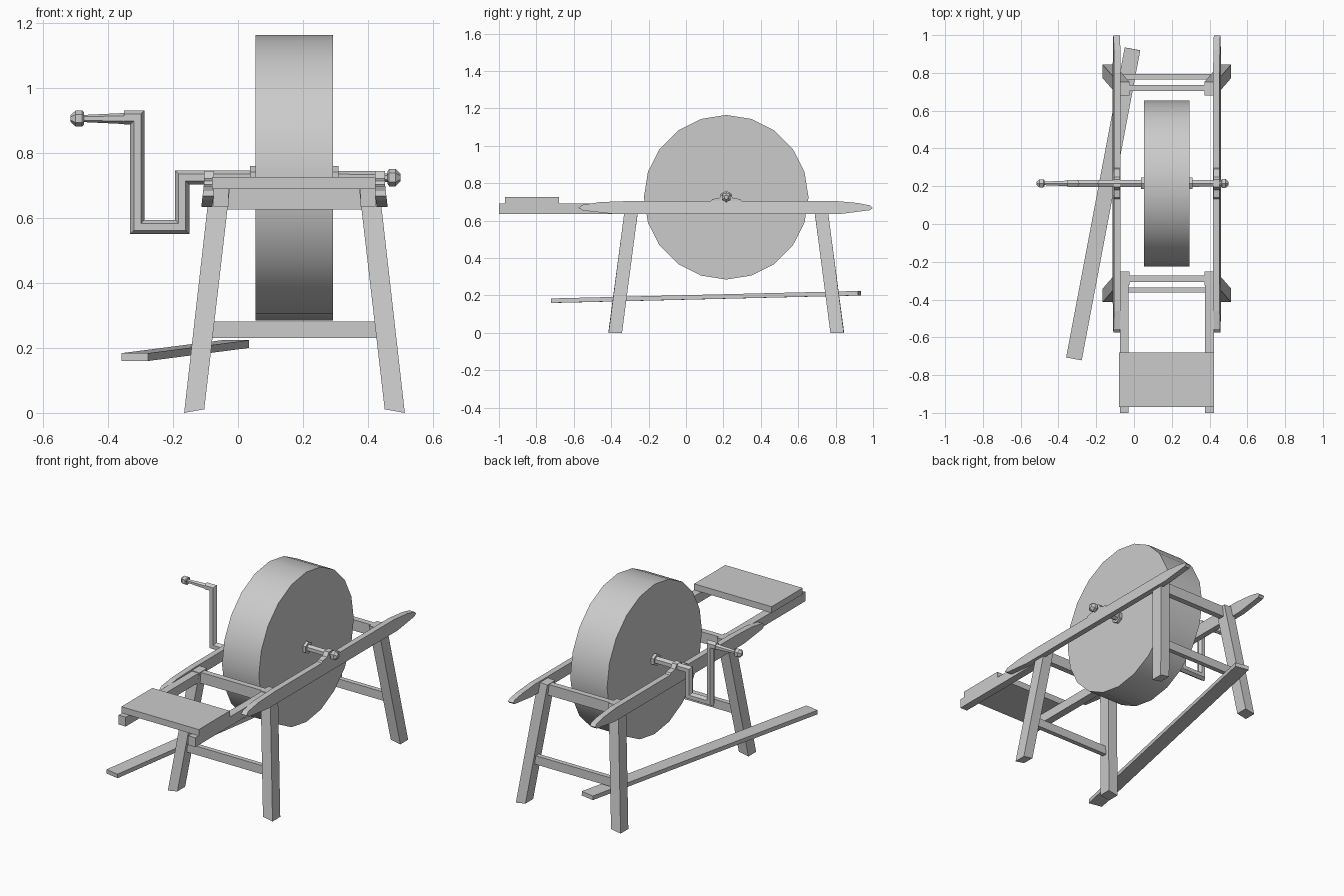
import bpy, bmesh
from math import sin, cos, pi, radians
from mathutils import Vector

if "Cube" in bpy.data.objects:
    bpy.data.objects.remove(bpy.data.objects["Cube"])

CX, CY, AZ = 0.174, 0.215, 0.725   # frame centre and axle height


def loft(name, rings, smooth=False):
    """Skin a list of equal-sized rings and cap both ends."""
    bm = bmesh.new()
    vs = [[bm.verts.new(p) for p in ring] for ring in rings]
    n = len(vs[0])
    for a, b in zip(vs, vs[1:]):
        for i in range(n):
            j = (i + 1) % n
            bm.faces.new((a[i], a[j], b[j], b[i]))
    bm.faces.new(vs[0])
    bm.faces.new(vs[-1])
    bmesh.ops.recalc_face_normals(bm, faces=bm.faces)
    me = bpy.data.meshes.new(name)
    bm.to_mesh(me)
    bm.free()
    ob = bpy.data.objects.new(name, me)
    bpy.context.collection.objects.link(ob)
    if smooth:
        bpy.ops.object.select_all(action='DESELECT')
        bpy.context.view_layer.objects.active = ob
        ob.select_set(True)
        bpy.ops.object.shade_smooth_by_angle(angle=radians(30))
    return ob


def box(name, x0, x1, y0, y1, z0, z1):
    ring = [(x0, y0), (x1, y0), (x1, y1), (x0, y1)]
    return loft(name, [[(x, y, z) for x, y in ring] for z in (z0, z1)])


def turned(name, stations, sides, z=AZ, smooth=False):
    """Turned part along x from (x, radius) stations."""
    return loft(name, [[(x, CY + r * sin(2 * pi * i / sides), z + r * cos(2 * pi * i / sides))
                        for i in range(sides)] for x, r in stations], smooth)


def bent_bar(name, path, r, sides=6):
    """Mitred bar following an x-z path."""
    pts = [Vector(p) for p in path]
    rings = []
    for k, p in enumerate(pts):
        a = (p - pts[k - 1]).normalized() if k else (pts[1] - p).normalized()
        b = (pts[k + 1] - p).normalized() if k < len(pts) - 1 else a
        na, nb = Vector((-a.y, a.x)), Vector((-b.y, b.x))
        m = (na + nb) / (1 + na.dot(nb))
        rings.append([(p.x + m.x * r * cos(t), CY + r * sin(t), p.y + m.y * r * cos(t))
                      for t in (2 * pi * i / sides for i in range(sides))])
    return loft(name, rings)


# Grinding wheel and its collars
turned("grinding_wheel", [(0.054, 0.44), (0.293, 0.44)], 20, smooth=True)
turned("collar_left", [(0.037, 0.035), (0.056, 0.035)], 6)
turned("collar_right", [(0.291, 0.035), (0.31, 0.035)], 6)

# Axle right half with end nut
turned("axle", [(0.28, 0.021), (0.425, 0.02), (0.43, 0.014), (0.462, 0.013)], 6)
turned("axle_nut", [(0.46, 0.018), (0.466, 0.027), (0.485, 0.027), (0.5, 0.012)], 6)

# Cranked left end with handle
bent_bar("crank", [(-0.352, 0.91), (-0.31, 0.91), (-0.31, 0.573), (-0.172, 0.573),
                   (-0.172, 0.725), (0.07, 0.725)], 0.022)
turned("crank_handle", [(-0.35, 0.017), (-0.475, 0.011)], 6, z=0.907)
turned("handle_knob", [(-0.475, 0.02), (-0.48, 0.025), (-0.5, 0.025), (-0.516, 0.01)], 6, z=0.907)

rail = [(-.575, .668), (-.557, .684), (-.46, .699), (-.3, .705), (.8, .705), (.92, .694),
        (.985, .681), (.998, .668), (.985, .656), (.82, .635), (-.38, .635), (-.55, .654)]
bearing = [(-.085, .70), (-.075, .715), (-.035, .722), (-.02, .745),
           (.02, .745), (.035, .722), (.075, .715), (.085, .70)]

for sx, side in ((-1, "left"), (1, "right")):
    # Side rails lean with the legs
    loft("rail_" + side, [[(CX + sx * (w - 0.115 * (z - 0.67)), y, z) for y, z in rail]
                          for w in (0.249, 0.283)])
    # Axle bearings
    loft("bearing_" + side, [[(CX + sx * w, CY + y, z) for y, z in bearing]
                             for w in (0.248, 0.279)])
    # Seat bearers
    xs = sorted((CX + sx * 0.203, CX + sx * 0.249))
    box("seat_bearer_" + side, *xs, -1.0, -0.29, 0.636, 0.691)
    # Splayed legs
    for sy, end in ((-1, "front"), (1, "back")):
        rings = []
        for px, py, zo, zi in ((0.309, 0.593, 0, 0.011), (0.230, 0.502, 0.697, 0.693)):
            rings.append([(CX + sx * (px + dx), CY + sy * (py + dy), zo if dx > 0 else zi)
                          for dx, dy in ((.031, .036), (-.031, .036), (-.031, -.036), (.031, -.036))])
        loft(f"{end}_leg_{side}", rings)

# Cross bars at the top of the legs and stretchers lower down
for sy, end in ((-1, "front"), (1, "back")):
    for part, half, near, far, z0, z1 in (("crossbar", 0.225, 0.488, 0.522, 0.626, 0.69),
                                          ("stretcher", 0.28, 0.55, 0.578, 0.23, 0.281)):
        ys = sorted((CY + sy * near, CY + sy * far))
        box(f"{end}_{part}", CX - half, CX + half, *ys, z0, z1)

# Seat board
box("seat", -0.08, 0.423, -0.968, -0.68, 0.69, 0.727)

# Treadle plank running diagonally below the frame
p0, p1 = Vector((-0.318, -0.714, 0.172)), Vector((-0.008, 0.927, 0.212))
d = (p1 - p0).normalized()
side = d.cross(Vector((0, 0, 1))).normalized()
up = side.cross(d)
loft("treadle", [[p + side * (a * 0.042) + up * (b * 0.012)
                  for a, b in ((-1, -1), (1, -1), (1, 1), (-1, 1))] for p in (p0, p1)])
